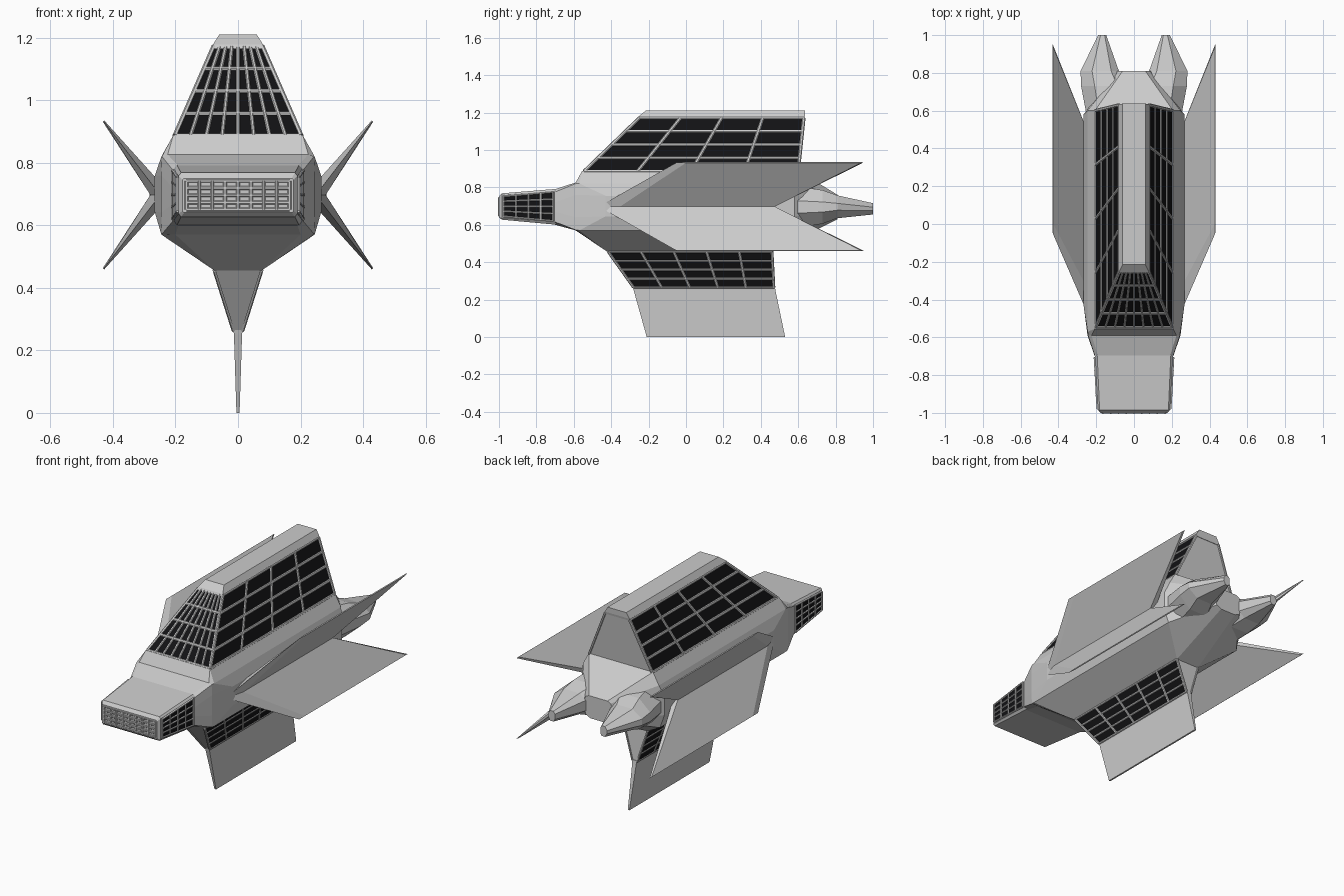
import bpy, bmesh
from mathutils import Vector as V

if "Cube" in bpy.data.objects:
    bpy.data.objects.remove(bpy.data.objects["Cube"])

black = bpy.data.materials.new("dark_glass")
black.diffuse_color = (0.006, 0.006, 0.007, 1)
black.use_nodes = True
black.node_tree.nodes["Principled BSDF"].inputs["Base Color"].default_value = black.diffuse_color


def finish(bm, name, mat=None):
    bmesh.ops.recalc_face_normals(bm, faces=bm.faces)
    me = bpy.data.meshes.new(name)
    bm.to_mesh(me)
    bm.free()
    ob = bpy.data.objects.new(name, me)
    bpy.context.collection.objects.link(ob)
    if mat:
        me.materials.append(mat)
    return ob


def loft(name, rings):
    """Skin closed rings of equal point count and cap both ends."""
    bm = bmesh.new()
    vs = [[bm.verts.new(p) for p in r] for r in rings]
    n = len(rings[0])
    for a, b in zip(vs, vs[1:]):
        for i in range(n):
            j = (i + 1) % n
            bm.faces.new((a[i], a[j], b[j], b[i]))
    bm.faces.new(vs[0])
    bm.faces.new(vs[-1])
    return finish(bm, name)


def sym(half):
    return half + [(-x, y, z) for x, y, z in reversed(half)]


def sect(y, pts):
    return sym([(x, y, z) for x, z in pts])


def rect(x, y0, y1, z):
    return [(-x, y0, z), (x, y0, z), (x, y1, z), (-x, y1, z)]


def beam(bm, p, q, n, w, h):
    """Bevelled bar from p to q standing h proud along normal n."""
    s = (q - p).normalized().cross(n).normalized() * w / 2
    prof = [-s - n * .004, -s + n * h * .5, -s * .5 + n * h,
            s * .5 + n * h, s + n * h * .5, s - n * .004]
    a = [bm.verts.new(p + o) for o in prof]
    b = [bm.verts.new(q + o) for o in prof]
    for i in range(6):
        j = (i + 1) % 6
        bm.faces.new((a[i], a[j], b[j], b[i]))
    bm.faces.new(a)
    bm.faces.new(b)


def grille(name, quad, out, cols, rows, wc, wr, h=.008, glass=True):
    """Window panel on quad (bottom-left, bottom-right, top-right, top-left) with bars."""
    a, b, c, d = [V(p) for p in quad]
    n = (b - a).cross(d - a).normalized()
    if n.dot(V(out)) < 0:
        n = -n
    if glass:
        bm = bmesh.new()
        bm.faces.new([bm.verts.new(p + n * .002) for p in (a, b, c, d)])
        g = finish(bm, name + "_glass", black)
        if g.data.polygons[0].normal.dot(n) < 0:
            g.data.flip_normals()
    bm = bmesh.new()
    for i in range(cols + 1):
        t = i / cols
        beam(bm, a.lerp(b, t), d.lerp(c, t), n, wc, h)
    for i in range(rows + 1):
        t = i / rows
        beam(bm, a.lerp(d, t), b.lerp(c, t), n, wr, h * .9)
    finish(bm, name + "_bars")


# Main hull: faceted body from neck to tail
loft("hull", [
    sect(-.70, [(.19, .79), (.207, .775), (.208, .72), (.208, .67), (.207, .615), (.19, .60)]),
    sect(-.59, [(.225, .826), (.243, .82), (.246, .76), (.246, .64), (.243, .572), (.20, .57)]),
    sym([(.207, -.555, .888), (.245, -.57, .82), (.267, -.43, .755), (.267, -.43, .645),
         (.245, -.57, .57), (.075, -.42, .455)]),
    sym([(.207, .60, .888), (.245, .60, .82), (.267, .58, .755), (.267, .58, .645),
         (.245, .59, .57), (.075, .46, .455)]),
    sect(.81, [(.06, .76), (.08, .75), (.09, .73), (.09, .67), (.08, .645), (.05, .63)]),
])

# Nose with bevelled front
loft("nose", [
    sect(-1.0, [(.172, .75), (.178, .745), (.178, .645), (.172, .64)]),
    sect(-.985, [(.182, .768), (.19, .758), (.19, .637), (.182, .627)]),
    sect(-.69, [(.195, .792), (.207, .78), (.207, .615), (.195, .60)]),
])
grille("nose_front", [(-.165, -.999, .65), (.165, -.999, .65), (.165, -.999, .742), (-.165, -.999, .742)],
       (0, -1, 0), 8, 4, .012, .012, .006, False)

# Upper tower and its roof cap
loft("tower", [rect(.202, -.545, .60, .885), rect(.078, -.25, .63, 1.17)])
loft("tower_cap", [rect(.083, -.262, .632, 1.165), rect(.08, -.255, .635, 1.178),
                   rect(.06, -.215, .637, 1.21)])
grille("tower_front", [(-.202, -.545, .885), (.202, -.545, .885), (.078, -.25, 1.17), (-.078, -.25, 1.17)],
       (0, -1, .5), 8, 4, .012, .016)

# Keel and lower fin
loft("keel", [rect(.075, -.42, .46, .46), rect(.014, -.28, .472, .26)])
loft("fin", [rect(.015, -.285, .475, .27), rect(.013, -.28, .478, .25), rect(.005, -.21, .53, 0)])

for s, side in ((1, "right"), (-1, "left")):
    # Side windows of nose, tower and keel
    grille("nose_" + side, [(s * .1913, -.975, .645), (s * .206, -.71, .62),
                            (s * .206, -.71, .775), (s * .1913, -.975, .752)], (s, 0, 0), 4, 4, .012, .01)
    grille("tower_" + side, [(s * .202, -.545, .885), (s * .202, .60, .885),
                             (s * .078, .63, 1.17), (s * .078, -.25, 1.17)], (s, 0, .4), 4, 4, .018, .016)
    grille("keel_" + side, [(s * .075, -.415, .455), (s * .075, .46, .455),
                            (s * .015, .47, .265), (s * .015, -.28, .265)], (s, 0, -.3), 5, 4, .015, .012, .006)

    # Tail engine pods
    rings = []
    for y, x0, x1, z0, z1 in ((.57, .03, .25, .58, .81), (.73, .04, .28, .605, .785),
                              (.81, .08, .283, .635, .757), (1.0, .147, .19, .655, .715)):
        w, h = x1 - x0, z1 - z0
        rings.append([(s * (x0 + u * w), y, z0 + v * h) for u, v in
                      ((.2, 0), (.7, 0), (1, .35), (1, .65), (.7, 1), (.2, 1), (0, .75), (0, .25))])
    loft("engine_" + side, rings)

    # Swept wings in an X, thick root to thin tip
    for k, lev in ((1, "upper"), (-1, "lower")):
        rings = []
        for x, dz, y0, y1, t, e in ((.252, .004, -.46, .48, .026, .09), (.43, .236, -.05, .95, .003, .05)):
            def pt(y, o):
                return (s * (x - .8 * o), y, .697 + k * (dz + .6 * o))
            rings.append([pt(y0, 0), pt(y0 + e, t), pt(y1 - e * .3, t), pt(y1, 0),
                          pt(y1 - e * .3, -t), pt(y0 + e, -t)])
        loft(f"{lev}_wing_{side}", rings)
